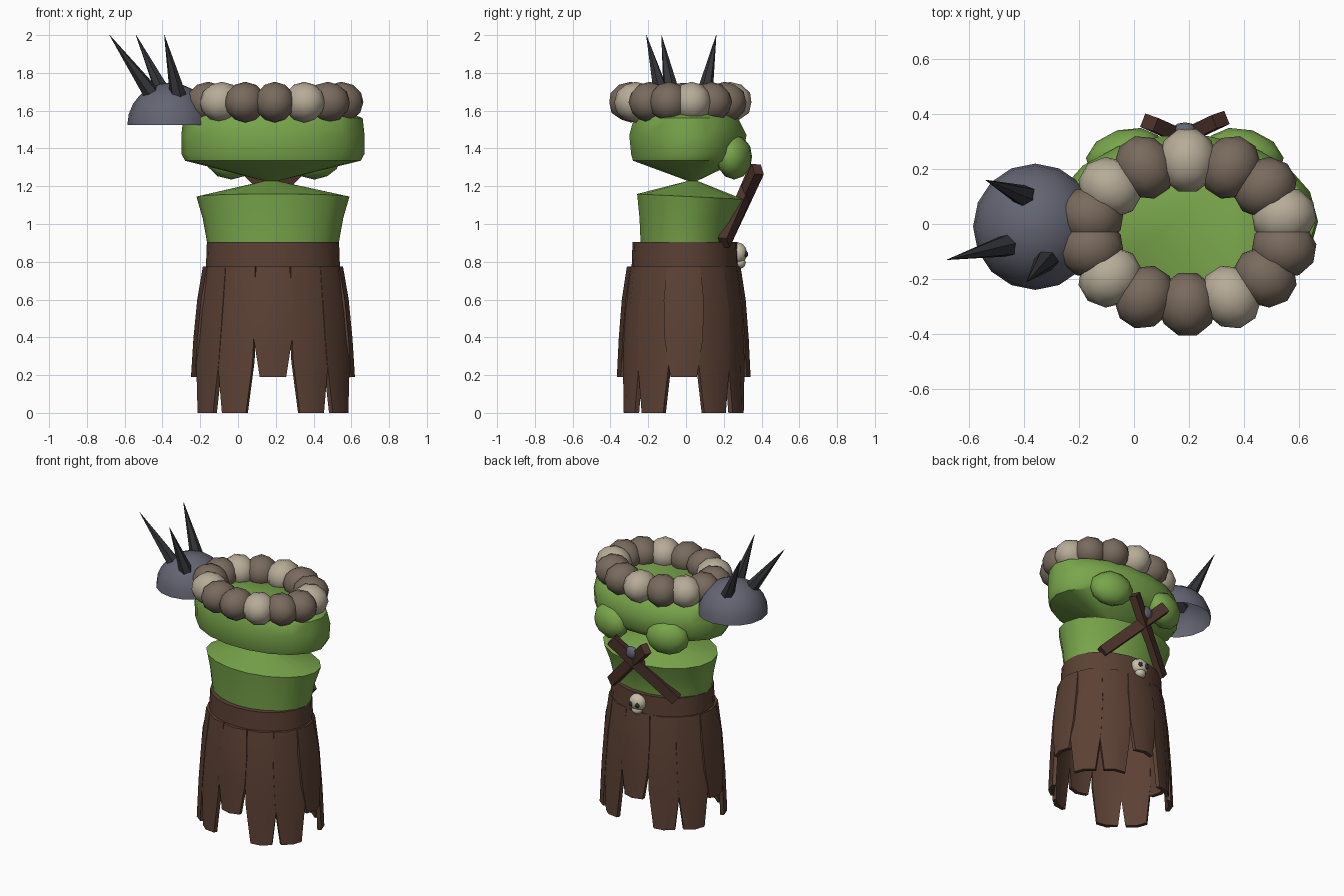
import bpy, bmesh, math
from mathutils import Vector, Matrix

if "Cube" in bpy.data.objects:
    bpy.data.objects.remove(bpy.data.objects["Cube"])

def material(name, rgb):
    m = bpy.data.materials.new(name)
    m.diffuse_color = (*rgb, 1)
    m.use_nodes = True
    m.node_tree.nodes["Principled BSDF"].inputs["Base Color"].default_value = m.diffuse_color
    return m

GREEN = material("green skin", (0.19, 0.38, 0.07))
BROWN = material("brown leather", (0.105, 0.052, 0.034))
STRAP = material("dark strap", (0.075, 0.034, 0.024))
TAN = material("pale fur", (0.47, 0.41, 0.31))
FUR = material("brown fur", (0.19, 0.145, 0.11))
STEEL = material("blue grey steel", (0.125, 0.13, 0.17))
SPIKE = material("dark iron", (0.035, 0.036, 0.042))
BONE = material("bone", (0.58, 0.52, 0.40))
BLACK = material("eye black", (0.03, 0.03, 0.035))

def finish(bm, name, mat, angle=40):
    bmesh.ops.recalc_face_normals(bm, faces=bm.faces)
    me = bpy.data.meshes.new(name)
    bm.to_mesh(me)
    bm.free()
    ob = bpy.data.objects.new(name, me)
    bpy.context.collection.objects.link(ob)
    me.materials.append(mat)
    bpy.ops.object.select_all(action='DESELECT')
    ob.select_set(True)
    bpy.context.view_layer.objects.active = ob
    bpy.ops.object.shade_smooth_by_angle(angle=math.radians(angle))
    return ob

def loft(name, mat, rings, n=18, bottom=False, top=False, closed=False):
    """rings: (z, centre x, centre y, radius x, radius y, rise of z per unit y)"""
    bm = bmesh.new()
    loops = []
    for z, cx, cy, rx, ry, tilt in rings:
        loop = []
        for i in range(n):
            a = math.tau * i / n
            y = ry * math.sin(a)
            loop.append(bm.verts.new((cx + rx * math.cos(a), cy + y, z + tilt * y)))
        loops.append(loop)
    pairs = list(zip(loops, loops[1:]))
    if closed:
        pairs.append((loops[-1], loops[0]))
    for a, b in pairs:
        for i in range(n):
            j = (i + 1) % n
            bm.faces.new((a[i], a[j], b[j], b[i]))
    if bottom:
        bm.faces.new(loops[0])
    if top:
        bm.faces.new(loops[-1])
    return finish(bm, name, mat)

def ball(name, mat, loc, radii, turn=0.0, sub=2):
    bm = bmesh.new()
    bmesh.ops.create_icosphere(bm, subdivisions=sub, radius=1)
    bm.transform(Matrix.Translation(loc) @ Matrix.Rotation(turn, 4, 'Z') @ Matrix.Diagonal((*radii, 1)))
    return finish(bm, name, mat, 60)

CX = 0.185

# Torso: waist wall, pinched waist, chest and flat neck cap
loft("torso", GREEN, [
    (0.84, CX, 0.0, 0.34, 0.24, 0),
    (0.92, CX, 0.0, 0.352, 0.245, 0),
    (1.03, CX, 0.01, 0.372, 0.26, 0),
    (1.145, CX, 0.022, 0.405, 0.285, -0.05),
    (1.228, CX - 0.01, 0.035, 0.035, 0.025, 0),
    (1.335, CX, 0.0, 0.465, 0.285, 0.0),
    (1.37, CX, 0.005, 0.484, 0.30, 0),
    (1.47, CX, 0.01, 0.485, 0.315, 0),
    (1.56, CX, 0.0, 0.475, 0.28, 0),
    (1.61, CX, -0.02, 0.36, 0.24, 0)], top=True)

# Rounded pectorals on the back side
for side in (-1, 1):
    ball("pectoral", GREEN, (CX + side * 0.22, 0.255, 1.355), (0.145, 0.09, 0.12), turn=-side * 0.3)

# Fur collar of fourteen lumps
for i in range(14):
    a = math.pi / 2 - math.tau * i / 14
    ball("collar_lump", TAN if i % 3 == 0 else FUR,
         (0.195 + 0.36 * math.cos(a), -0.03 + 0.262 * math.sin(a), 1.645),
         (0.12, 0.108, 0.108),
         turn=math.atan2(0.262 * math.sin(a), 0.36 * math.cos(a)))

# Belt
loft("belt", BROWN, [
    (0.765, CX, -0.005, 0.355, 0.283, 0),
    (0.905, CX, -0.005, 0.35, 0.278, 0),
    (0.905, CX, -0.005, 0.32, 0.245, 0),
    (0.765, CX, -0.005, 0.325, 0.25, 0)], n=24, closed=True)

# Skirt of twelve hanging strips, every third one short
def strip(a, z_end):
    bm = bmesh.new()
    out = Vector((math.cos(a), math.sin(a), 0))
    normal = Vector((out.x / 0.4, out.y / 0.32, 0)).normalized()
    side = Vector((-normal.y, normal.x, 0))
    rows = []
    for t, rx, ry, w in ((0, 0.355, 0.285, 0.088), (0.3, 0.385, 0.312, 0.106),
                         (0.65, 0.405, 0.328, 0.102), (1, 0.418, 0.338, 0.07)):
        z = 0.775 + (z_end - 0.775) * t
        c = Vector((CX + rx * out.x, -0.012 + ry * out.y, z))
        rows.append([bm.verts.new(c + side * w * u + normal * d) for u, d in
                     ((-1, -0.005), (0, 0.016), (1, -0.005), (1, -0.03), (0, -0.012), (-1, -0.03))])
    for r, s in zip(rows, rows[1:]):
        for i in range(6):
            j = (i + 1) % 6
            bm.faces.new((r[i], r[j], s[j], s[i]))
    bm.faces.new(rows[0])
    bm.faces.new(rows[-1])
    finish(bm, "skirt_strip", BROWN, 35)

for i in range(12):
    strip(math.tau * i / 12, 0.19 if i % 3 == 0 else 0.0)

# Crossed straps and stud on the back
def bar(name, mat, p, q, width, depth, taper):
    p, q = Vector(p), Vector(q)
    d = (q - p).normalized()
    v = Vector((0, 1, 0.3))
    v = (v - d * v.dot(d)).normalized()
    u = d.cross(v)
    bm = bmesh.new()
    ends = [[bm.verts.new(c + u * width * k * a + v * depth * k * b)
             for a, b in ((-1, -1), (1, -1), (1, 1), (-1, 1))] for c, k in ((p, 1), (q, taper))]
    for i in range(4):
        j = (i + 1) % 4
        bm.faces.new((ends[0][i], ends[0][j], ends[1][j], ends[1][i]))
    bm.faces.new(ends[0])
    bm.faces.new(ends[1])
    finish(bm, name, mat, 30)

for side in (-1, 1):
    bar("crossed_strap", STRAP, (CX + side * 0.13, 0.375 + side * 0.005, 1.29),
        (CX - side * 0.25, 0.20, 0.90), 0.036, 0.026, 0.95)
ball("strap_stud", STEEL, (CX, 0.345, 1.22), (0.045, 0.025, 0.045))

# Skull buckle with eyes and nose
ball("skull", BONE, (CX, 0.275, 0.845), (0.062, 0.05, 0.058))
ball("skull_jaw", BONE, (CX, 0.285, 0.795), (0.038, 0.032, 0.032))
for side in (-1, 1):
    ball("skull_eye", BLACK, (CX + side * 0.025, 0.317, 0.84), (0.017, 0.012, 0.018), sub=1)

# Open shoulder dome
loft("shoulder_dome", STEEL,
     [(1.525 + 0.222 * math.sin(t), -0.36, -0.01, 0.226 * math.cos(t), 0.23 * math.cos(t), 0)
      for t in [math.radians(k) for k in (0, 15, 30, 45, 60, 75, 87)]], n=16, top=True)

# Three spikes on the dome
for base, tip in (((-0.45, -0.075, 1.68), (-0.68, -0.13, 2.0)),
                  ((-0.385, 0.095, 1.67), (-0.54, 0.16, 2.0)),
                  ((-0.315, -0.125, 1.67), (-0.39, -0.21, 2.0))):
    b, t = Vector(base), Vector(tip)
    d = t - b
    bm = bmesh.new()
    bmesh.ops.create_cone(bm, cap_ends=True, segments=6, radius1=0.046, radius2=0.001, depth=d.length)
    bm.transform(Matrix.Translation((b + t) / 2) @ d.to_track_quat('Z', 'Y').to_matrix().to_4x4())
    finish(bm, "dome_spike", SPIKE, 30)
